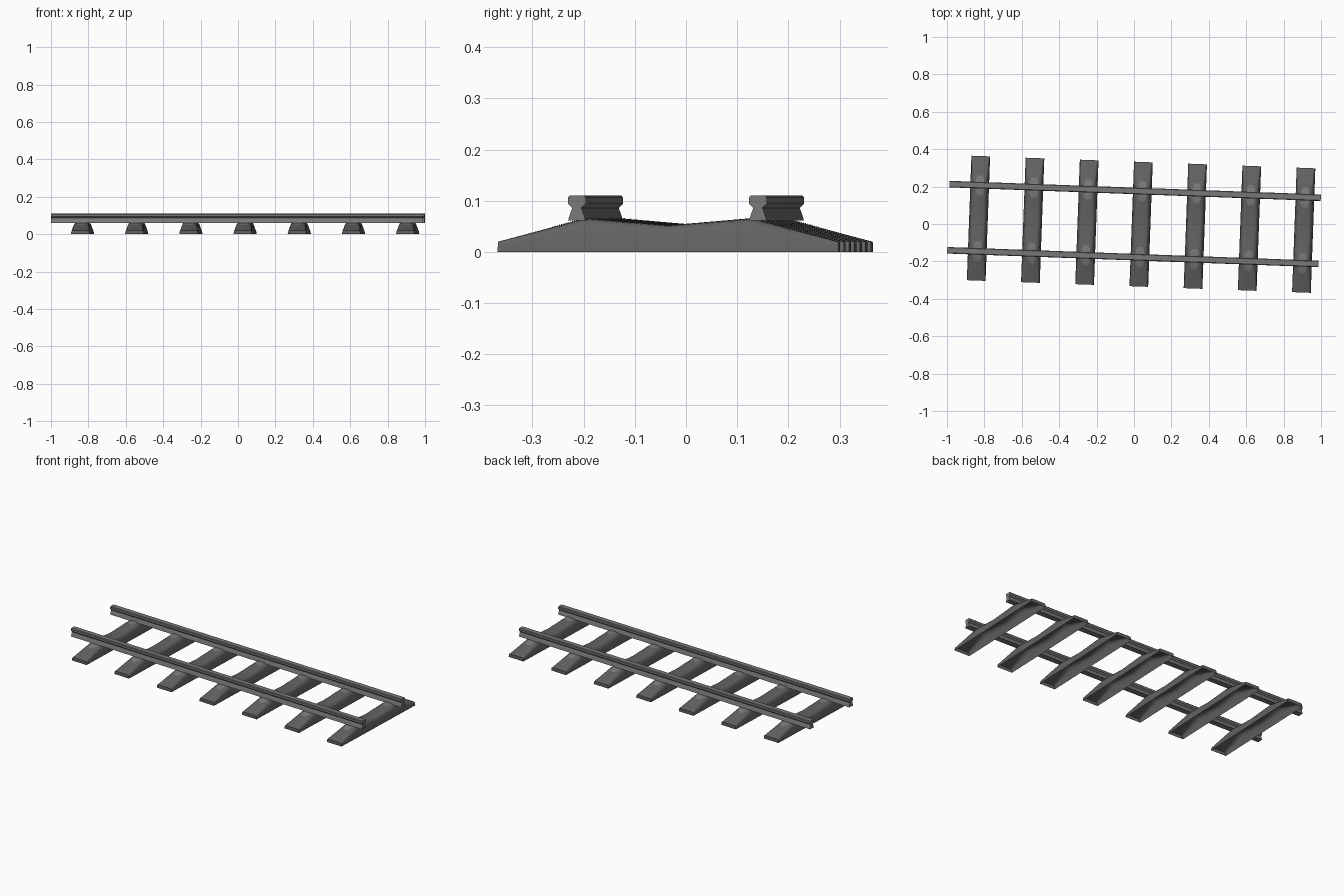
import bpy, bmesh, math
from mathutils import Matrix

if "Cube" in bpy.data.objects:
    bpy.data.objects.remove(bpy.data.objects["Cube"])

TURN = Matrix.Rotation(-0.0367, 4, 'Z')   # the whole track is slightly turned


def material(name, c):
    m = bpy.data.materials.new(name)
    m.diffuse_color = (*c, 1)
    m.use_nodes = True
    m.node_tree.nodes["Principled BSDF"].inputs["Base Color"].default_value = m.diffuse_color
    return m


sleeper_mat = material("dark grey sleeper", (0.125, 0.122, 0.118))
rail_mat = material("grey steel", (0.19, 0.19, 0.185))


def loft(name, rows, mat, offset, closed=False, caps=False, angle=40):
    """Skin rows of points into one object, placed in the turned track frame."""
    bm = bmesh.new()
    vs = [[bm.verts.new(p) for p in row] for row in rows]
    n = len(rows[0])
    for a, b in zip(vs, vs[1:]):
        for i in range(n if closed else n - 1):
            j = (i + 1) % n
            bm.faces.new((a[i], a[j], b[j], b[i]))
    if caps:
        bm.faces.new(vs[0][::-1])
        bm.faces.new(vs[-1])
    bmesh.ops.recalc_face_normals(bm, faces=bm.faces[:])
    # open shells must face upward
    if not closed and sum(f.normal.z * f.calc_area() for f in bm.faces) < 0:
        bmesh.ops.reverse_faces(bm, faces=bm.faces[:])
    bm.transform(TURN @ Matrix.Translation(offset))
    me = bpy.data.meshes.new(name)
    bm.to_mesh(me)
    bm.free()
    me.materials.append(mat)
    ob = bpy.data.objects.new(name, me)
    bpy.context.collection.objects.link(ob)
    bpy.ops.object.select_all(action='DESELECT')
    ob.select_set(True)
    bpy.context.view_layer.objects.active = ob
    bpy.ops.object.shade_smooth_by_angle(angle=math.radians(angle))
    return ob


# Sleeper height along its length: low ends, raised rail seats, dipped middle
KEYS = [(0, 0.052), (0.163, 0.066), (0.333, 0.02)]


def height(y):
    y = abs(y)
    for (a, ha), (b, hb) in zip(KEYS, KEYS[1:]):
        if y <= b:
            return ha + (hb - ha) * (y - a) / (b - a)
    return KEYS[-1][1]


def section(y):
    """Rounded hollow trough section, open underneath."""
    h = height(y)
    k = h / 0.066
    half = [(0.05, 0), (0.05 - 0.007 * k, 0.65 * h), (0.05 - 0.012 * k, 0.85 * h),
            (0.05 - 0.021 * k, 0.96 * h), (0.05 - 0.034 * k, 0.99 * h)]
    return [(-x, y, z) for x, z in half] + [(0, y, h)] + [(x, y, z) for x, z in half[::-1]]


stations = [-0.333, -0.25, -0.18, -0.163, -0.14, -0.07, 0, 0.07, 0.14, 0.163, 0.18, 0.25, 0.333]
seat = [(0.122, 0.012), (0.137, 0.021), (0.163, 0.022), (0.212, 0.021), (0.23, 0.012)]

for i in range(7):
    at = (-0.832 + 0.29 * i, 0, 0)
    # sleeper trough with closed ends
    loft(f"sleeper_{i + 1}", [section(y) for y in stations], sleeper_mat, at, caps=True)
    # thin rail seats lying on the sleeper
    for side, s in (("front", -1), ("back", 1)):
        rows = [[(-w, s * y, height(y) + 0.0008), (w, s * y, height(y) + 0.0008)] for y, w in seat]
        loft(f"rail_seat_{side}_{i + 1}", rows, rail_mat, at)

# Rails: foot, waist and head profile swept along the track
half = [(0.017, 0.061), (0.016, 0.066), (0.009, 0.086), (0.0175, 0.094), (0.0175, 0.106), (0.014, 0.11)]
profile = half + [(-y, z) for y, z in half[::-1]]
for side, s in (("front", -1), ("back", 1)):
    rows = [[(x, y, z) for y, z in profile] for x in (-0.993, 0.993)]
    loft(f"rail_{side}", rows, rail_mat, (0, s * 0.177, 0), closed=True, caps=True, angle=30)
